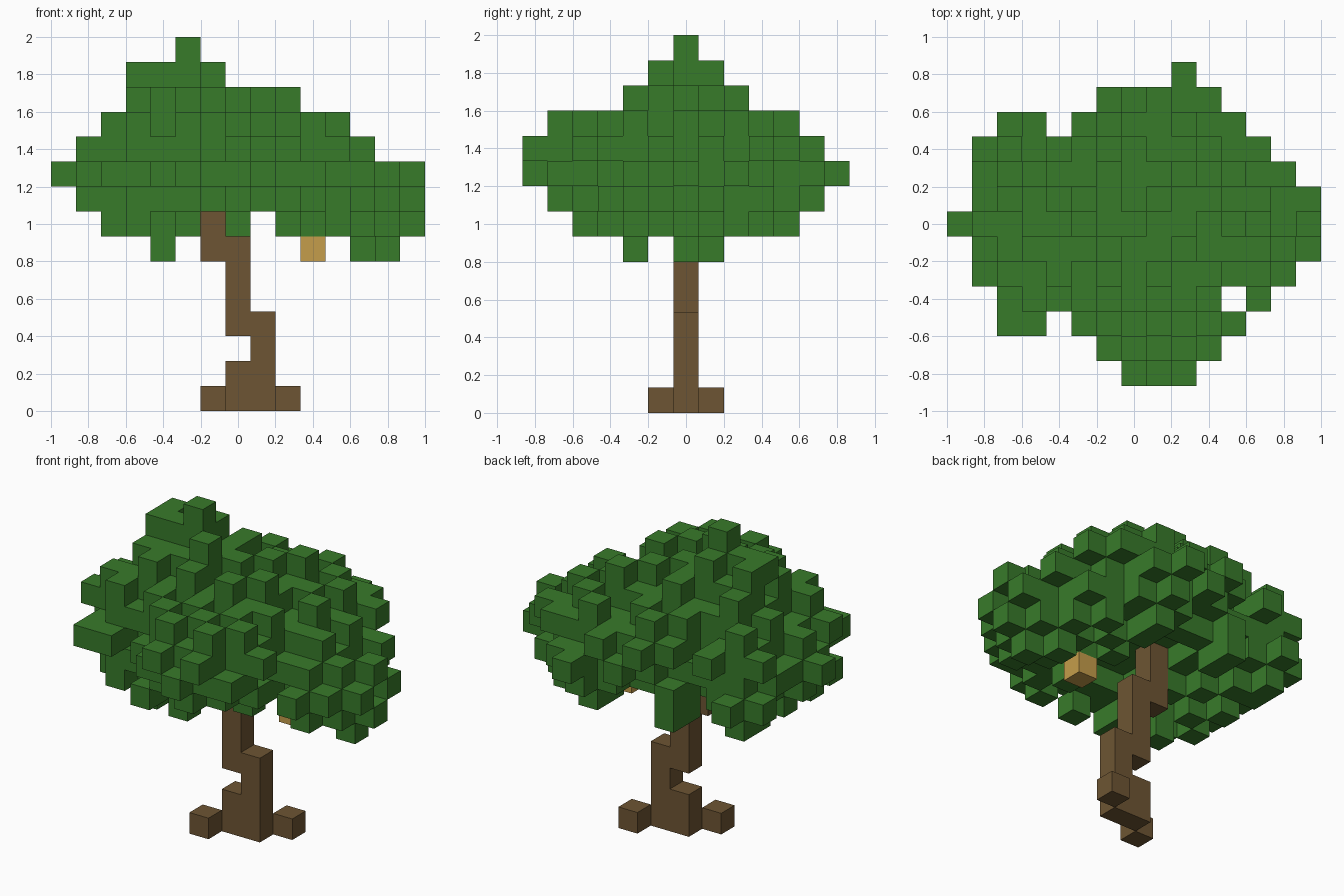
import bpy
import bmesh
import random
from itertools import product
from mathutils import Vector

random.seed(7)
SIZE = 2 / 15  # edge length of one block

cube = bpy.data.objects.get("Cube")
if cube:
    bpy.data.objects.remove(cube, do_unlink=True)


def make_material(name, rgb):
    mat = bpy.data.materials.new(name)
    mat.use_nodes = True
    mat.diffuse_color = (*rgb, 1)
    mat.node_tree.nodes["Principled BSDF"].inputs["Base Color"].default_value = (*rgb, 1)
    return mat


def neighbours(cell):
    """The six cells that share a face with this one, with their directions."""
    for axis, sign in product(range(3), (-1, 1)):
        step = [0, 0, 0]
        step[axis] = sign
        yield axis, step, tuple(c + s for c, s in zip(cell, step))


def build_blocks(name, cells, occupied, mat):
    """Turn block cells into one mesh, keeping only the exposed faces."""
    bm = bmesh.new()
    for cell in sorted(cells):
        centre = Vector((cell[0], cell[1], cell[2] + 0.5))
        for axis, step, other in neighbours(cell):
            if other in occupied:
                continue
            normal = Vector(step)
            u = Vector((0, 0, 0))
            u[(axis + 1) % 3] = 0.5
            w = normal.cross(u)
            mid = centre + normal / 2
            corners = (mid - u - w, mid + u - w, mid + u + w, mid - u + w)
            bm.faces.new([bm.verts.new(p * SIZE) for p in corners])
    bmesh.ops.remove_doubles(bm, verts=bm.verts, dist=SIZE / 100)
    mesh = bpy.data.meshes.new(name)
    bm.to_mesh(mesh)
    bm.free()
    mesh.materials.append(mat)
    obj = bpy.data.objects.new(name, mesh)
    bpy.context.collection.objects.link(obj)


# Stepped trunk: column position and its height span, plus two roots
trunk = set()
for x, low, high in ((0, 0, 2), (1, 0, 4), (0, 3, 7), (-1, 6, 9)):
    trunk |= {(x, 0, z) for z in range(low, high)}
roots = {(-1, -1, 0), (2, 1, 0)}
hive = {(3, 0, 6)}

# Canopy outline: x span and y span per layer, x span per row from above
x_span = {7: (-5, 7), 8: (-6, 7), 9: (-7, 7), 10: (-6, 5), 11: (-5, 4),
          12: (-4, 2), 13: (-4, -1), 14: (-2, -2)}
y_span = {7: (-4, 4), 8: (-5, 5), 9: (-6, 6), 10: (-6, 5), 11: (-5, 4),
          12: (-2, 2), 13: (-1, 1), 14: (0, 0)}
row_span = {-6: (0, 2), -5: (-1, 3), -4: (-5, 4), -3: (-5, 5), -2: (-6, 6),
            -1: (-6, 7), 0: (-7, 7), 1: (-6, 7), 2: (-6, 6), 3: (-6, 5),
            4: (-5, 4), 5: (-1, 3), 6: (2, 2)}
notches = {(-3, 4), (-3, -4), (4, -3)}

# Leaf masses: centre and radii
lumps = [((-2.5, 0, 9.5), (4.5, 5, 3)), ((-2, 0, 11.5), (2.5, 2.5, 3)),
         ((1, 0, 10.2), (5, 6, 2.7)), ((4.3, 0, 8.3), (3.2, 4, 2.2))]


def in_outline(cell):
    x, y, z = cell
    if z not in x_span or y not in row_span or (x, y) in notches:
        return False
    spans = ((x, x_span[z]), (y, y_span[z]), (x, row_span[y]))
    return all(lo <= v <= hi for v, (lo, hi) in spans)


def in_hollow(cell):
    """Open space around the top of the trunk."""
    x, y, z = cell
    return abs(x) < 2 and (z == 7 or (z == 8 and abs(y) < 3))


def depth(cell):
    """Below one inside a leaf mass."""
    return min(sum(((c - m) / r) ** 2 for c, m, r in zip(cell, mid, rad))
               for mid, rad in lumps)


# Solid core, one block inside the outline
allowed = [c for c in product(range(-7, 8), range(-6, 7), range(7, 15))
           if in_outline(c) and not in_hollow(c)]
core = {c for c in allowed
        if depth(c) < 1 and all(in_outline(n) for _, _, n in neighbours(c))}

# Single blocks scattered over the core so that no two of them touch
bumps = set()
shell = [c for c in allowed if c not in core
         and any(n in core for _, _, n in neighbours(c))]
random.shuffle(shell)
for cell in shell:
    if not any(n in bumps for _, _, n in neighbours(cell)):
        bumps.add(cell)
leaves = core | bumps

# Tufts that complete the outline along each axis
for axis in range(3):
    lines = {}
    for cell in allowed:
        lines.setdefault(cell[:axis] + cell[axis + 1:], []).append(cell)
    for line in lines.values():
        if not leaves.intersection(line):
            leaves.add(min(line, key=depth))

# Hanging and outlying tufts
leaves |= {(-3, -2, 6), (6, 0, 6), (5, 1, 6), (-3, -2, 7), (6, 0, 7), (5, 1, 7),
           (-4, 1, 13), (-4, 1, 12), (-5, 2, 7), (2, 4, 7), (0, -4, 7),
           (-5, -4, 9), (7, 1, 8), (3, 0, 7)}

bark = make_material("bark brown", (0.155, 0.091, 0.033))
leaf = make_material("leaf green", (0.039, 0.196, 0.023))
honey = make_material("hive tan", (0.56, 0.34, 0.07))

everything = trunk | roots | hive | leaves
build_blocks("trunk", trunk, everything, bark)
build_blocks("roots", roots, everything, bark)
build_blocks("hive", hive, everything, honey)
build_blocks("canopy", leaves, everything, leaf)
